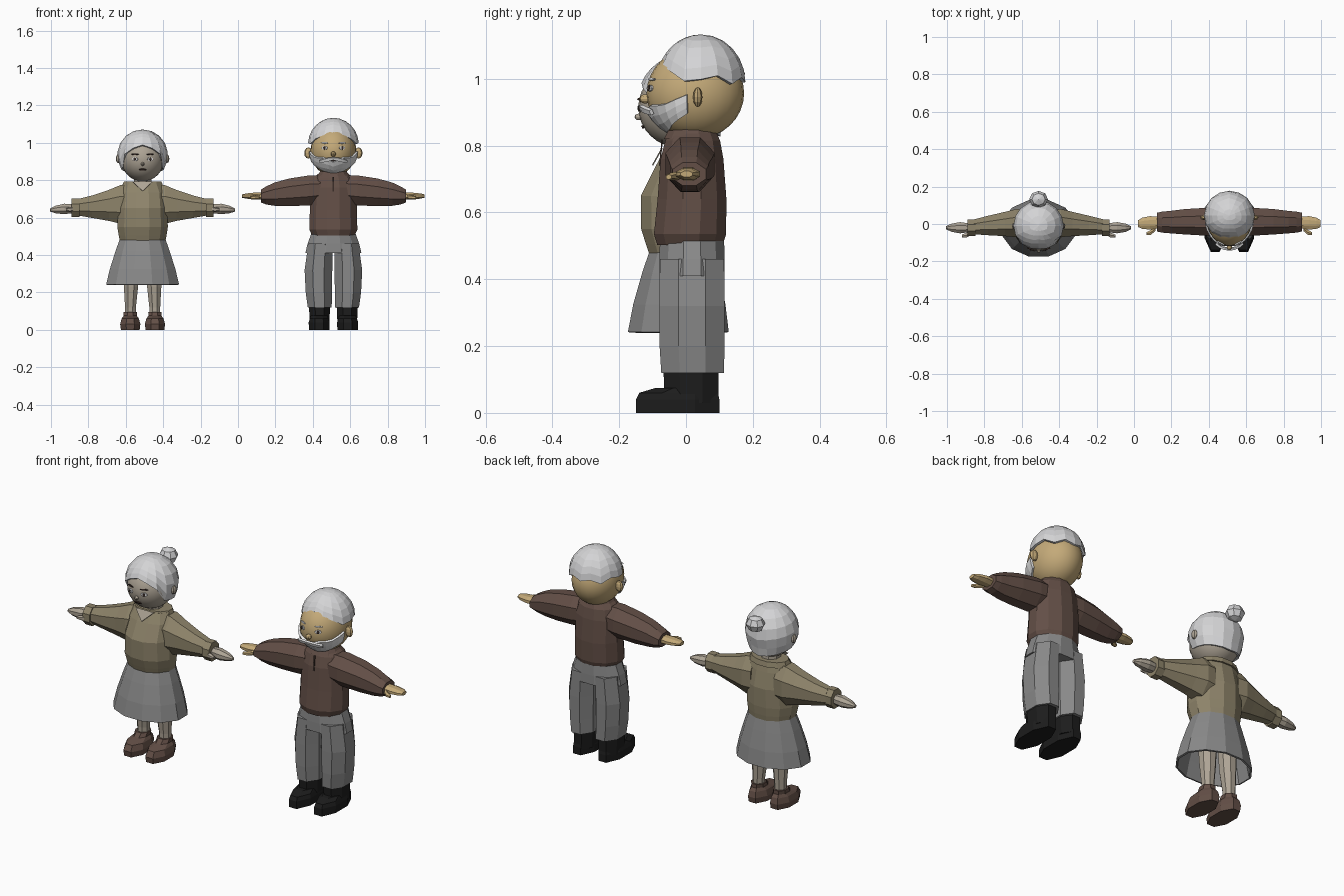
import bpy, bmesh, math
from mathutils import Vector

if "Cube" in bpy.data.objects:
    bpy.data.objects.remove(bpy.data.objects["Cube"])

def mat(name, r, g, b):
    m = bpy.data.materials.new(name)
    m.diffuse_color = (r, g, b, 1)
    m.use_nodes = True
    m.node_tree.nodes["Principled BSDF"].inputs["Base Color"].default_value = m.diffuse_color
    return m

PALE = mat("pale_skin", .42, .37, .30)
TAN = mat("tan_skin", .55, .40, .19)
SILVER = mat("silver_hair", .66, .66, .67)
OLIVE = mat("olive_wool", .27, .23, .145)
BROWN = mat("brown_cloth", .125, .078, .062)
GREY = mat("grey_cloth", .25, .25, .25)
BLACK = mat("black_leather", .012, .012, .012)
WHITE = mat("white", .8, .8, .8)
DARK = mat("dark_brown", .04, .025, .02)

X0 = 0.0  # centre line of the figure being built

def finish(name, bm, m, smooth=False, thick=0):
    bmesh.ops.remove_doubles(bm, verts=bm.verts, dist=1e-5)
    bmesh.ops.recalc_face_normals(bm, faces=bm.faces)
    me = bpy.data.meshes.new(name)
    bm.to_mesh(me)
    bm.free()
    me.materials.append(m)
    for p in me.polygons:
        p.use_smooth = smooth
    ob = bpy.data.objects.new(name, me)
    ob.location.x = X0
    bpy.context.collection.objects.link(ob)
    if thick:
        sol = ob.modifiers.new("thickness", 'SOLIDIFY')
        sol.thickness, sol.offset = thick, -1
    return ob

def loft(name, m, secs, n=8, axis='Z', side=1, cap=True, thick=0):
    """Rings along an axis; each section is (t, radius a, centre a, radius b, centre b)."""
    bm, rings, k = bmesh.new(), [], 1 / math.cos(math.pi / n)
    for t, a, ca, b, cb in secs:
        ring = []
        for i in range(n):
            w = 2 * math.pi * (i + .5) / n
            u, v = ca + a * k * math.cos(w), cb + b * k * math.sin(w)
            co = (u * side if ca else u, v, t) if axis == 'Z' else (t * side, u, v)
            ring.append(bm.verts.new(co))
        rings.append(ring)
    for r, q in zip(rings, rings[1:]):
        for i in range(n):
            bm.faces.new((r[i], r[(i + 1) % n], q[(i + 1) % n], q[i]))
    if cap:
        bm.faces.new(rings[0])
        bm.faces.new(rings[-1])
    return finish(name, bm, m, thick=thick)

def interp(pts, x):
    for (a, p), (b, q) in zip(pts, pts[1:]):
        if x <= b:
            return p + (q - p) * (x - a) / (b - a)
    return pts[-1][1]

def shell(name, m, c, r, top, low, reach=180, n=16, rows=6, flare=0, smooth=False, thick=0):
    """Ellipsoid patch; top and low edges are (degrees from front, polar degrees) profiles."""
    bm, grid = bmesh.new(), []
    for i in range(n + 1):
        az = -reach + 2 * reach * i / n
        t, b = interp(top, abs(az)), interp(low, abs(az))
        col, az = [], math.radians(az)
        for j in range(rows + 1):
            p = math.radians(t + (b - t) * j / rows)
            s = math.sin(p) if p < math.pi / 2 else max(math.sin(p), flare)
            col.append(bm.verts.new((c[0] + r[0] * s * math.sin(az),
                                     c[1] - r[1] * s * math.cos(az), c[2] + r[2] * math.cos(p))))
        grid.append(col)
    for a, b in zip(grid, grid[1:]):
        for j in range(rows):
            bm.faces.new((a[j], b[j], b[j + 1], a[j + 1]))
    return finish(name, bm, m, smooth, thick)

def ball(name, m, c, r, n=10, rows=6, smooth=False):
    return shell(name, m, c, r, [(0, 0), (180, 0)], [(0, 180), (180, 180)], n=n, rows=rows, smooth=smooth)

def plate(name, m, head, x, z, w, h, lift=.002):
    """Thin eight-sided plate lying on the front of a head ellipsoid."""
    c, r = head
    y = c[1] - r[1] * math.sqrt(1 - (x / r[0]) ** 2 - ((z - c[2]) / r[2]) ** 2)
    nrm = Vector((x / r[0] ** 2, (y - c[1]) / r[1] ** 2, (z - c[2]) / r[2] ** 2)).normalized()
    bm = bmesh.new()
    bmesh.ops.create_cone(bm, cap_ends=True, segments=8, radius1=1, radius2=1, depth=.006)
    for v in bm.verts:
        v.co.x *= w
        v.co.y *= h
    ob = finish(name, bm, m)
    ob.rotation_euler = nrm.to_track_quat('Z', 'Y').to_euler()
    ob.location = Vector((x + X0, y, z)) + nrm * lift

def face(head, eye_x, eye_z, brow, mouth_z):
    for s in (-1, 1):
        plate("eye_white", WHITE, head, s * eye_x, eye_z, .017, .010)
        plate("pupil", DARK, head, s * eye_x, eye_z, .007, .009, .004)
        plate("eyebrow", brow, head, s * eye_x, eye_z + .026, .022, .004, .003)
    plate("mouth", DARK, head, 0, mouth_z, .020, .005)

# ---------------- woman ----------------
X0 = -.51
head = ((0, -.015, .915), (.116, .128, .122))
ball("woman_head", PALE, *head, n=24, rows=16, smooth=True)
face(head, .04, .912, DARK, .857)
ball("woman_nose", PALE, (0, -.142, .886), (.01, .012, .01))
shell("woman_hair", SILVER, (0, -.01, .935), (.135, .134, .136), [(0, 0), (180, 0)],
      [(0, 67), (28, 76), (56, 96), (68, 122), (110, 128), (180, 142)], flare=.84, thick=.012)
ball("woman_bun", SILVER, (0, .132, 1.015), (.05, .045, .042), n=8, rows=4)
loft("woman_neck", PALE, [(.72, .05, 0, .05, 0), (.83, .045, 0, .045, 0)])
loft("sweater_body", OLIVE, [(.475, .122, 0, .098, -.012), (.505, .128, 0, .105, -.015),
     (.55, .135, 0, .114, -.02), (.65, .130, 0, .115, -.02), (.735, .122, 0, .085, -.008),
     (.785, .10, 0, .065, 0)], n=12)
loft("sweater_collar", OLIVE, [(.765, .112, 0, .074, .004), (.792, .10, 0, .066, .006)], n=12)
bm = bmesh.new()
bm.faces.new([bm.verts.new(v) for v in ((-.055, -.073, .794), (.055, -.073, .794), (0, -.102, .742))])
finish("neck_opening", bm, PALE, thick=.004)
loft("skirt", GREY, [(.485, .122, 0, .097, -.012), (.42, .145, 0, .115, -.016),
     (.325, .175, 0, .138, -.02), (.242, .195, 0, .151, -.023)], n=12, cap=False, thick=.01)
for s in (-1, 1):
    loft("sweater_sleeve", OLIVE, [(.07, .07, .005, .105, .67), (.12, .075, .005, .103, .67),
         (.18, .065, 0, .083, .665), (.27, .052, -.008, .06, .658), (.345, .04, -.015, .044, .655)],
         axis='X', side=s)
    loft("sweater_cuff", OLIVE, [(.338, .044, -.02, .05, .652), (.38, .044, -.02, .05, .652)], axis='X', side=s)
    loft("woman_hand", PALE, [(.36, .022, -.02, .023, .648), (.42, .03, -.02, .028, .646),
         (.465, .022, -.02, .02, .643), (.495, .008, -.02, .008, .64)], axis='X', side=s)
    loft("woman_thumb", PALE, [(.36, .012, -.045, .012, .645), (.385, .013, -.06, .012, .643),
         (.41, .008, -.064, .007, .641)], n=6, axis='X', side=s)
    loft("woman_leg", PALE, [(.06, .028, .065, .03, .01), (.12, .029, .065, .031, .01),
         (.23, .038, .062, .04, .005), (.40, .045, .06, .045, 0)], side=s)
    loft("woman_shoe", BROWN, [(0.0, .05, .066, .095, -.03), (.03, .054, .066, .1, -.03),
         (.06, .046, .066, .088, -.025), (.075, .035, .066, .05, 0), (.095, .036, .066, .04, .01)], side=s)
    ball("woman_ear", PALE, (s * .13, -.01, .915), (.013, .018, .024), n=8)

# ---------------- man ----------------
X0 = .51
head = ((0, .028, .957), (.122, .146, .137))
ball("man_head", TAN, *head, n=24, rows=16, smooth=True)
face(head, .046, .972, WHITE, .905)
ball("man_nose", TAN, (0, -.122, .94), (.014, .018, .014))
shell("man_hair", SILVER, (0, .045, .99), (.136, .133, .143), [(0, 0), (180, 0)],
      [(0, 62), (45, 77), (80, 95), (101, 77), (135, 92), (158, 84), (180, 90)], thick=.012)
shell("beard", WHITE, (0, .024, .957), (.132, .156, .14), [(0, 116), (25, 106), (50, 106), (82, 92)],
      [(0, 150), (40, 142), (82, 116)], reach=82, n=12, rows=3, thick=.012)
shell("moustache", WHITE, (0, .022, .957), (.134, .158, .14), [(0, 104), (15, 105), (34, 110)],
      [(0, 109), (15, 113), (34, 116)], reach=34, n=6, rows=1, thick=.012)
loft("man_neck", TAN, [(.79, .05, 0, .05, .025), (.87, .05, 0, .05, .025)])
loft("shirt_body", BROWN, [(.503, .112, 0, .098, .012), (.535, .128, 0, .108, .012),
     (.64, .126, 0, .103, .018), (.76, .122, 0, .094, .018), (.815, .105, 0, .082, .02),
     (.842, .07, 0, .07, .02)], n=12)
loft("shirt_collar", BROWN, [(.82, .088, 0, .082, .016), (.848, .07, 0, .07, .018)], n=12)
bm = bmesh.new()
bm.faces.new([bm.verts.new(v) for v in ((-.004, -.073, .818), (.004, -.073, .818),
                                        (.004, -.081, .74), (-.004, -.081, .74))])
finish("shirt_placket", bm, DARK, thick=.004)
loft("trouser_hips", GREY, [(.41, .15, 0, .098, .018), (.46, .138, 0, .098, .018),
     (.515, .118, 0, .096, .018)], n=12)
for s in (-1, 1):
    loft("shirt_sleeve", BROWN, [(.07, .07, .012, .075, .75), (.13, .074, .012, .08, .745),
         (.235, .068, .012, .074, .735), (.315, .06, .01, .062, .725), (.36, .056, .01, .048, .718),
         (.388, .05, .01, .034, .715)], axis='X', side=s)
    loft("man_hand", TAN, [(.37, .03, .008, .02, .715), (.425, .036, .006, .018, .715),
         (.465, .03, .004, .014, .715), (.488, .018, .002, .009, .715)], axis='X', side=s)
    loft("man_thumb", TAN, [(.395, .012, -.025, .011, .71), (.42, .013, -.045, .01, .708),
         (.442, .008, -.052, .007, .706)], n=6, axis='X', side=s)
    loft("trouser_leg", GREY, [(.12, .064, .073, .094, .02), (.2, .07, .078, .097, .018),
         (.32, .074, .08, .098, .018), (.46, .064, .07, .096, .018)], side=s)
    loft("boot_foot", BLACK, [(0, .055, .076, .125, -.025), (.04, .056, .076, .125, -.025),
         (.06, .05, .076, .118, -.022), (.075, .044, .076, .09, 0)], side=s)
    loft("boot_shaft", BLACK, [(.03, .052, .074, .08, .017), (.115, .056, .074, .082, .015),
         (.135, .058, .074, .084, .015)], side=s)
    ball("man_ear", TAN, (s * .134, .035, .945), (.022, .014, .03), n=8)
